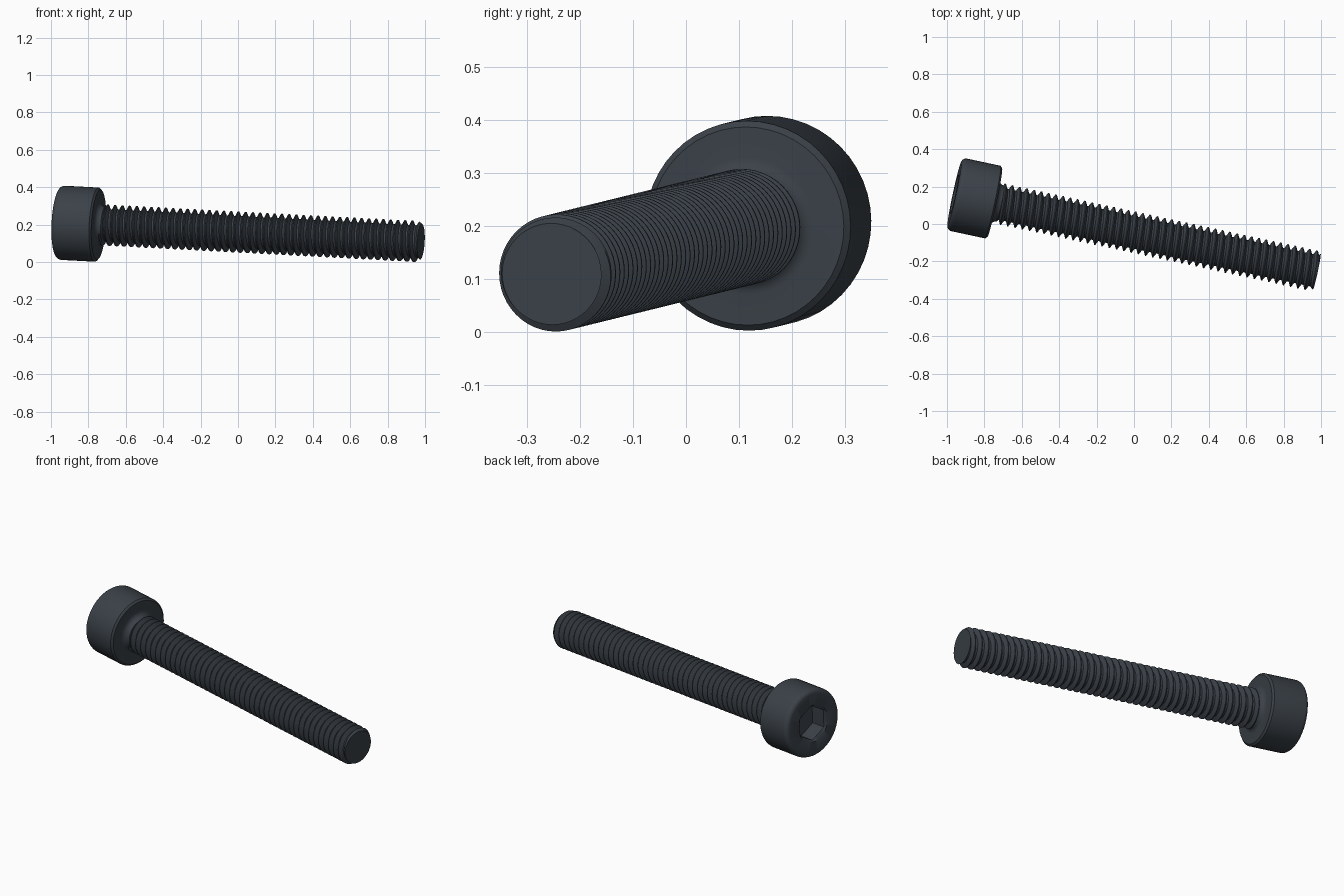
import bpy, bmesh, math
from mathutils import Matrix, Vector

if "Cube" in bpy.data.objects:
    bpy.data.objects.remove(bpy.data.objects["Cube"])

# Main dimensions, measured along the screw axis from the top of the head
SIDES = 48
HEAD_R, HEAD_H = 0.1985, 0.2205
LENGTH = 1.9845
MAJOR_R, MINOR_R, TIP_R = 0.1103, 0.086, 0.096
PITCH = 0.0397
THREAD_START = HEAD_H + 0.02

# The screw lies tilted: local z runs from head to tip, local x points up
axis = Vector((0.977, -0.209, -0.0515)).normalized()
up = (Vector((0, 0, 1)) - axis * axis.z).normalized()
side = axis.cross(up)
place = Matrix((up, side, axis)).transposed().to_4x4()
place.translation = (-0.96, 0.161, 0.211)

steel = bpy.data.materials.new("dark_blackened_steel")
steel.use_nodes = True
COLOUR = (0.043, 0.053, 0.065, 1)
steel.diffuse_color = COLOUR
bsdf = steel.node_tree.nodes["Principled BSDF"]
bsdf.inputs["Base Color"].default_value = COLOUR
bsdf.inputs["Roughness"].default_value = 0.6


def polar(r, a, z):
    return (r * math.cos(a), r * math.sin(a), z)


def finish(bm, name):
    bmesh.ops.recalc_face_normals(bm, faces=bm.faces)
    mesh = bpy.data.meshes.new(name)
    bm.to_mesh(mesh)
    bm.free()
    mesh.transform(place)
    mesh.materials.append(steel)
    obj = bpy.data.objects.new(name, mesh)
    bpy.context.collection.objects.link(obj)
    bpy.ops.object.select_all(action="DESELECT")
    obj.select_set(True)
    bpy.context.view_layer.objects.active = obj
    bpy.ops.object.shade_smooth_by_angle(angle=math.radians(30))
    return obj


def hex_radius(a, flat):
    """Distance to the edge of a hexagon with a corner at angle 0."""
    sector = math.pi / 3
    return flat / math.cos(a % sector - sector / 2)


# Head: rings lofted from the socket floor, over the rim, to the neck fillet
def build_head():
    socket_flat = 0.088
    rings = [("hex", socket_flat, 0.1), ("hex", socket_flat, 0.01), ("round", 0.108, 0)]
    edge = 0.026
    for i in range(7):                       # rounded top edge
        t = math.pi / 2 * i / 6
        rings.append(("round", HEAD_R - edge * (1 - math.sin(t)), edge * (1 - math.cos(t))))
    rings += [("round", HEAD_R, HEAD_H - 0.01), ("round", HEAD_R - 0.011, HEAD_H)]
    fillet = 0.032
    for i in range(7):                       # fillet under the head
        t = math.pi / 2 * i / 6
        rings.append(("round", 0.098 + fillet * (1 - math.sin(t)),
                      HEAD_H + fillet * (1 - math.cos(t))))
    rings.append(("round", MINOR_R - 0.004, HEAD_H + fillet + 0.01))

    bm = bmesh.new()
    angles = [2 * math.pi * k / SIDES for k in range(SIDES)]
    loops = [[bm.verts.new(polar(hex_radius(a, r) if kind == "hex" else r, a, z))
              for a in angles] for kind, r, z in rings]
    bm.faces.new(loops[0])
    for low, high in zip(loops, loops[1:]):
        for k in range(SIDES):
            n = (k + 1) % SIDES
            bm.faces.new((low[k], low[n], high[n], high[k]))
    return finish(bm, "socket_head")


# Shank: one continuous right-hand helix, clamped flat at both ends
def build_shank():
    profile = [(0, MINOR_R), (0.25, MINOR_R), (0.5625, MAJOR_R), (0.6875, MAJOR_R)]
    turns = math.ceil((LENGTH - THREAD_START) / PITCH)
    bm = bmesh.new()
    rows = []
    for turn in range(-2, turns + 2):
        for shift, radius in profile:
            row = []
            for k in range(SIDES):
                s = THREAD_START + (turn + shift + k / SIDES) * PITCH
                if s <= THREAD_START:
                    r, s = MINOR_R, THREAD_START
                elif s >= LENGTH:
                    r, s = TIP_R, LENGTH
                else:                        # chamfered tip
                    r = min(radius, TIP_R + (LENGTH - s) * 0.7)
                row.append(bm.verts.new(polar(r, 2 * math.pi * k / SIDES, s)))
            rows.append(row)
    step = len(profile)
    for i in range(len(rows) - step - 1):
        for k in range(SIDES):
            if k < SIDES - 1:
                a, b = rows[i][k + 1], rows[i + 1][k + 1]
            else:                            # join each turn to the next
                a, b = rows[i + step][0], rows[i + step + 1][0]
            bm.faces.new((rows[i][k], a, b, rows[i + 1][k]))
    bmesh.ops.remove_doubles(bm, verts=bm.verts, dist=0.00005)
    loose = [v for v in bm.verts if not v.link_faces]
    bmesh.ops.delete(bm, geom=loose, context="VERTS")
    rim = [e for e in bm.edges if e.is_boundary]
    bmesh.ops.holes_fill(bm, edges=rim, sides=0)
    return finish(bm, "threaded_shank")


build_head()
build_shank()
